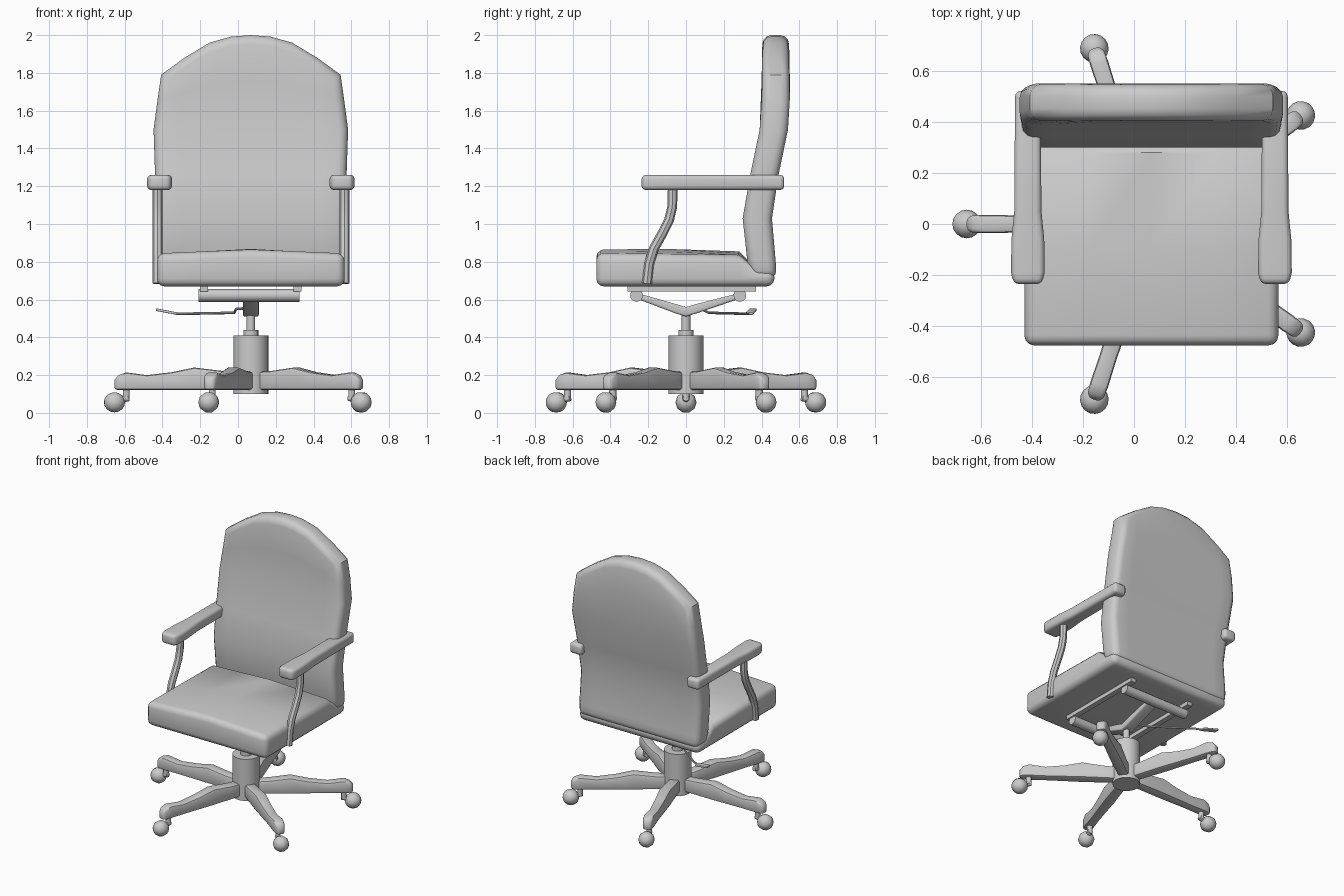
import bpy, bmesh
from math import pi, radians, cos, sin
from mathutils import Vector, Matrix

if "Cube" in bpy.data.objects:
    bpy.data.objects.remove(bpy.data.objects["Cube"])

CX = 0.068  # the chair's own centre line


def finish(ob, bevel=0.0, segs=3, angle=60):
    if bevel:
        m = ob.modifiers.new("bevel", 'BEVEL')
        m.width, m.segments, m.angle_limit = bevel, segs, radians(angle)
    bpy.ops.object.select_all(action='DESELECT')
    ob.select_set(True)
    bpy.context.view_layer.objects.active = ob
    bpy.ops.object.convert(target='MESH')
    bpy.ops.object.shade_smooth_by_angle(angle=radians(40))
    return bpy.context.object


def add(name, bm):
    bmesh.ops.recalc_face_normals(bm, faces=bm.faces)
    me = bpy.data.meshes.new(name)
    bm.to_mesh(me)
    bm.free()
    ob = bpy.data.objects.new(name, me)
    bpy.context.collection.objects.link(ob)
    return ob


def slab(name, us, vs, f, bevel=0.0, mat=None, **kw):
    """Closed slab: two grids f(u, v, side) joined around the rim."""
    bm = bmesh.new()
    g = [[[bm.verts.new(f(u, v, s)) for v in vs] for u in us] for s in (0, 1)]
    nu, nv = len(us), len(vs)
    for s in g:
        for i in range(nu - 1):
            for j in range(nv - 1):
                bm.faces.new((s[i][j], s[i + 1][j], s[i + 1][j + 1], s[i][j + 1]))
    rim = [(i, 0) for i in range(nu)] + [(nu - 1, j) for j in range(1, nv)]
    rim += [(i, nv - 1) for i in range(nu - 2, -1, -1)] + [(0, j) for j in range(nv - 2, 0, -1)]
    for (a, b), (c, d) in zip(rim, rim[1:] + rim[:1]):
        bm.faces.new((g[0][a][b], g[0][c][d], g[1][c][d], g[1][a][b]))
    if mat:
        bm.transform(mat)
    return finish(add(name, bm), bevel, **kw)


def cyl(name, a, b, r, n=16):
    a, b = Vector(a), Vector(b)
    bm = bmesh.new()
    d = b - a
    bmesh.ops.create_cone(bm, cap_ends=True, segments=n, radius1=r, radius2=r, depth=d.length,
                          matrix=Matrix.Translation((a + b) / 2) @ d.to_track_quat('Z', 'Y').to_matrix().to_4x4())
    return finish(add(name, bm))


def tube(name, pts, r):
    cu = bpy.data.curves.new(name, 'CURVE')
    cu.dimensions, cu.bevel_depth, cu.bevel_resolution, cu.use_fill_caps = '3D', r, 2, True
    sp = cu.splines.new('POLY')
    sp.points.add(len(pts) - 1)
    for p, co in zip(sp.points, pts):
        p.co = (*co, 1)
    ob = bpy.data.objects.new(name, cu)
    bpy.context.collection.objects.link(ob)
    return finish(ob)


# Backrest: rows of (z, half width, front y, rear y), the upper rows stretch to the arched top
ROWS = [(0.71, 0.495, 0.35, 0.48), (0.8, 0.50, 0.325, 0.475), (1.03, 0.50, 0.30, 0.455),
        (1.26, 0.507, 0.34, 0.49), (1.5, 0.515, 0.39, 0.54), (1.65, 0.495, 0.40, 0.55),
        (1.79, 0.475, 0.405, 0.545)]
ARCH = {0: 2.0, 0.22: 1.992, 0.46: 1.96, 0.74: 1.88, 1: 1.79}


def back_pt(u, row, side):
    z, w, yf, yb = row
    if z > 1.5:
        z = 1.5 + (z - 1.5) / 0.29 * (ARCH[abs(u)] - 1.5)
    return CX + u * w, (yf, yb)[side], z


slab("backrest", [-1, -.74, -.46, -.22, 0, .22, .46, .74, 1], ROWS, back_pt, 0.045)

# Seat: crowned cushion, dropping away under the backrest
SEAT = [(-0.475, 0.845, .02), (-0.1, 0.84, .028), (0.28, 0.835, .02), (0.37, 0.765, 0), (0.468, 0.76, 0)]
slab("seat", [-1, -.5, 0, .5, 1], SEAT,
     lambda u, r, s: (CX + u * 0.497, r[0], r[1] + r[2] * (1 - abs(u)) if s else 0.67), 0.04)

# Armrests and their curved supports
PAD = [(-0.235, .055), (-0.19, .066), (-0.06, .064), (0.05, .053), (0.52, .05)]
for sx, side in ((-1, "left"), (1, "right")):
    x = CX + sx * 0.483
    slab(side + "_armrest", [-1, 1], PAD,
         lambda u, r, s: (x + u * r[1], r[0], 1.26 if s else 1.18), 0.022)
    xs = CX + sx * 0.495
    tube(side + "_arm_support", [(xs, y, z) for y, z in (
        (-.07, 1.2), (-.073, 1.09), (-.09, 1.02), (-.125, .95), (-.17, .87), (-.195, .79), (-.207, .685))], 0.026)

# Tilt mechanism: rails under the seat, crossbars, V-shaped beam
for x in (-0.18, 0.315):
    slab("seat_rail", [-1, 1], [-0.31, 0.37], lambda u, v, s: (x + u * .02, v, (0.642, 0.675)[s]))
for y in (-0.262, 0.285):
    cyl("crossbar", (-0.21, y, 0.622), (0.325, y, 0.622), 0.034, 12)
BEAM = [(-.262, .605, .635), (-.05, .525, .575), (0, .51, .56), (.05, .525, .575), (.285, .605, .635)]
slab("tilt_beam", [-1, 1], BEAM, lambda u, r, s: (CX + u * .042, r[0], r[1 + s]), 0.01)

# Height lever with paddle
tube("lever", [(0.05, .05, .555), (-0.01, .08, .55), (-0.02, .12, .53), (-0.28, .31, .525), (-0.33, .33, .525)], 0.007)
slab("lever_paddle", [-1, 1], [0, 1],
     lambda u, v, s: (-0.32 - .115 * v, .335 + .02 * v + u * .02, .518 + .022 * v + s * .014), 0.005)

# Central column
cyl("column", (CX, 0, 0.10), (CX, 0, 0.41), 0.093, 24)
cyl("collar", (CX, 0, 0.40), (CX, 0, 0.44), 0.04)
cyl("piston", (CX, 0, 0.43), (CX, 0, 0.54), 0.023)

# Five-legged base: profile of (radius, top z, half width), with ball casters
LEG = [(0.03, .215, .036), (0.15, .222, .038), (0.30, .24, .040), (0.42, .215, .037),
       (0.55, .2, .034), (0.66, .214, .036), (0.70, .2, .033), (0.722, .175, .024)]
for k in range(5):
    a = pi + k * 2 * pi / 5
    rot = Matrix.Translation((CX, 0, 0)) @ Matrix.Rotation(a, 4, 'Z')
    slab("base_leg", [-1, 1], LEG, lambda u, r, s: (r[0], u * r[2], r[1] if s else 0.122), 0.014, rot, segs=2)
    cyl("caster_stem", rot @ Vector((.66, 0, .07)), rot @ Vector((.66, 0, .13)), 0.019, 10)
    cyl("caster_axle", rot @ Vector((.645, 0, .08)), rot @ Vector((.72, 0, .065)), 0.018, 10)
    bm = bmesh.new()
    bmesh.ops.create_uvsphere(bm, u_segments=10, v_segments=8, radius=0.056,
                              matrix=rot @ Matrix.Translation((.722, 0, .056)) @ Matrix.Rotation(pi / 2, 4, 'Y'))
    finish(add("caster_ball", bm))
